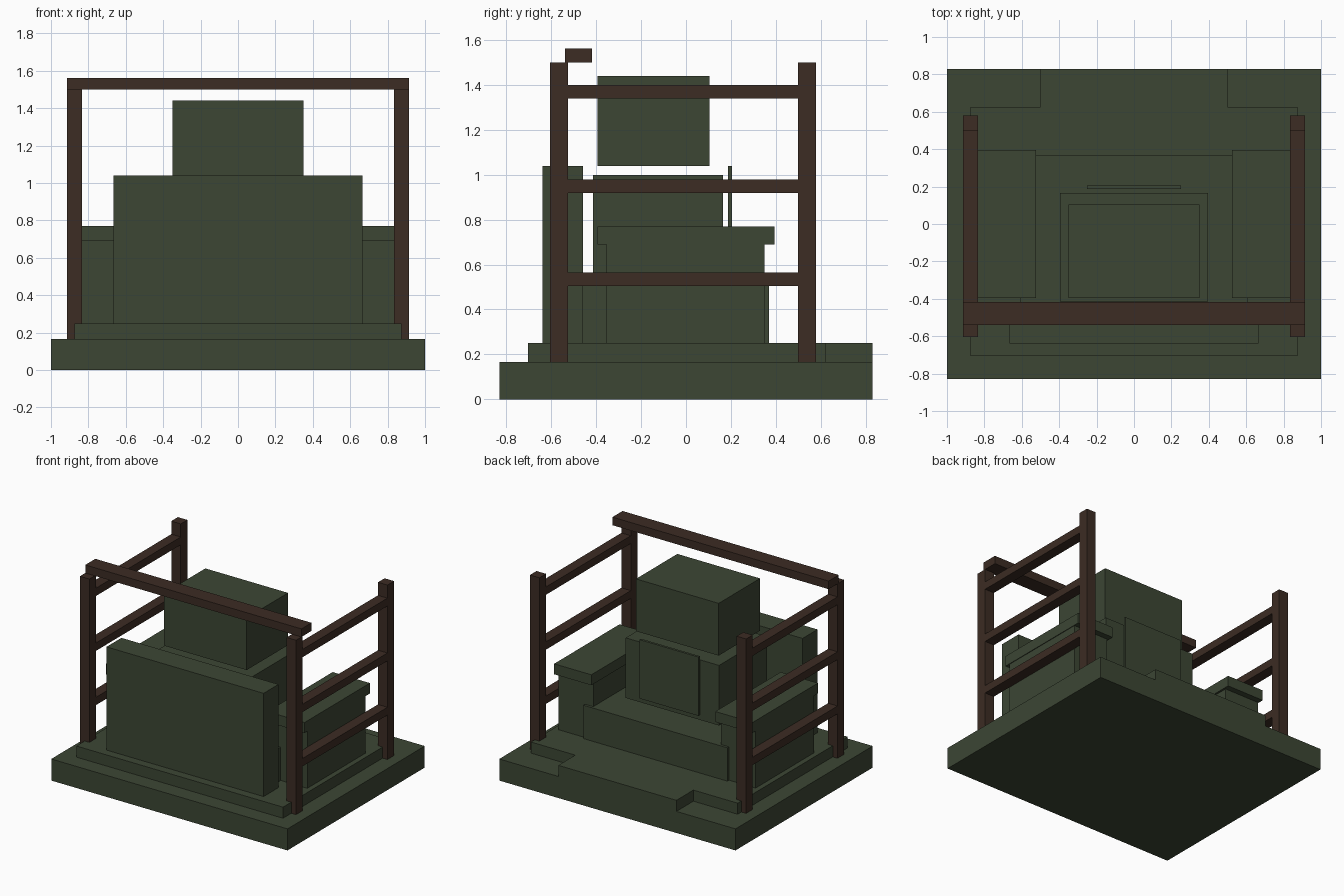
import bpy
import bmesh

cube = bpy.data.objects.get("Cube")
if cube:
    bpy.data.objects.remove(cube, do_unlink=True)


def material(name, rgb):
    mat = bpy.data.materials.new(name)
    mat.use_nodes = True
    mat.diffuse_color = (*rgb, 1)
    mat.node_tree.nodes["Principled BSDF"].inputs["Base Color"].default_value = (*rgb, 1)
    return mat


GREEN = material("dark green", (0.045, 0.061, 0.034))
BROWN = material("dark brown", (0.045, 0.025, 0.017))


def add_object(name, bm, mat):
    mesh = bpy.data.meshes.new(name)
    bmesh.ops.recalc_face_normals(bm, faces=bm.faces)
    bm.to_mesh(mesh)
    bm.free()
    mesh.materials.append(mat)
    obj = bpy.data.objects.new(name, mesh)
    bpy.context.collection.objects.link(obj)
    return obj


def box(name, x, y, z, mat):
    """Box spanning the given (low, high) ranges."""
    bm = bmesh.new()
    bmesh.ops.create_cube(bm, size=1)
    for v in bm.verts:
        v.co = [r[0] if c < 0 else r[1] for c, r in zip(v.co, (x, y, z))]
    return add_object(name, bm, mat)


def centred(name, half, y, z, mat=GREEN):
    return box(name, (-half, half), y, z, mat)


def pair(name, x, y, z, mat):
    """The same box on the left (+x) and right (-x) side."""
    box("left_" + name, x, y, z, mat)
    box("right_" + name, (-x[1], -x[0]), y, z, mat)


# Base slab
FLOOR, STEP = 0.165, 0.25
centred("base", 1, (-0.83, 0.83), (0, FLOOR))

# Raised step with the two back corners notched
half_outline = [(0.875, -0.705), (0.875, 0.625), (0.5, 0.625), (0.5, 0.83)]
outline = half_outline + [(-x, y) for x, y in reversed(half_outline)]
bm = bmesh.new()
face = bm.faces.new([bm.verts.new((x, y, FLOOR)) for x, y in outline])
top = bmesh.ops.extrude_face_region(bm, geom=[face])["geom"]
bmesh.ops.translate(bm, vec=(0, 0, STEP - FLOOR),
                    verts=[g for g in top if isinstance(g, bmesh.types.BMVert)])
add_object("step", bm, GREEN)

# Central blocks
centred("front_panel", 0.665, (-0.64, -0.46), (STEP, 1.04))
centred("seat", 0.61, (-0.46, 0.37), (STEP, 0.505))
centred("middle_block", 0.395, (-0.415, 0.165), (0.54, 1.0))
centred("top_block", 0.35, (-0.395, 0.105), (1.04, 1.44))
centred("back_plate", 0.25, (0.187, 0.205), (0.59, 1.04))

# Arms with overhanging tops
pair("arm", (0.54, 0.835), (-0.355, 0.35), (STEP, 0.69), GREEN)
pair("arm_top", (0.525, 0.84), (-0.395, 0.395), (0.69, 0.77), GREEN)

# Timber frame
POST = (0.835, 0.915)
pair("front_post", POST, (-0.605, -0.525), (FLOOR, 1.5), BROWN)
pair("back_post", POST, (0.5, 0.58), (FLOOR, 1.5), BROWN)
for name, z in (("lower_rail", 0.505), ("middle_rail", 0.92), ("upper_rail", 1.34)):
    pair(name, POST, (-0.525, 0.5), (z, z + 0.06), BROWN)
centred("front_crossbar", POST[1], (-0.54, -0.418), (1.5, 1.562), BROWN)
